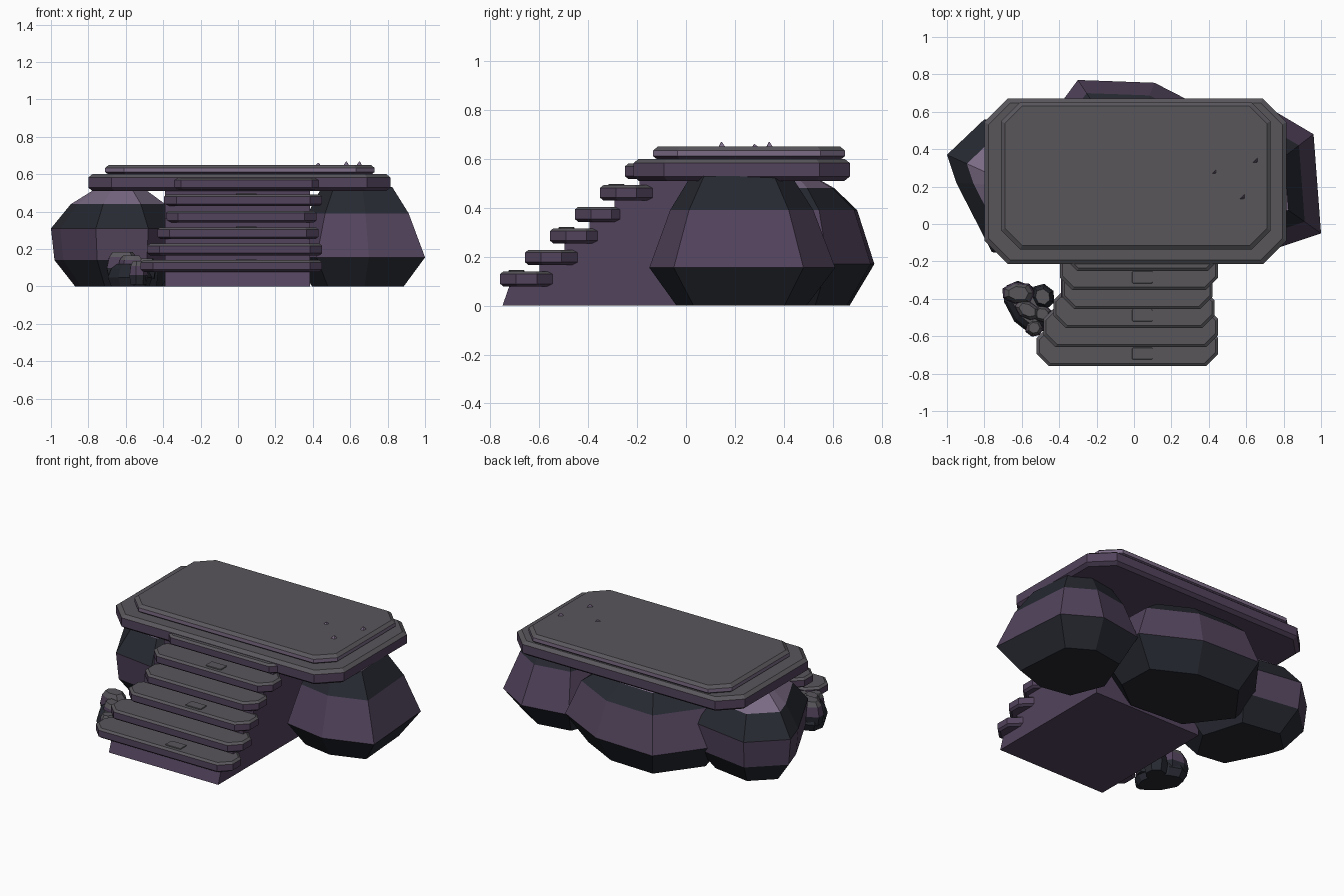
import bpy, bmesh, math, random

random.seed(4)
cube = bpy.data.objects.get("Cube")
if cube:
    bpy.data.objects.remove(cube, do_unlink=True)


def material(name, rgb):
    m = bpy.data.materials.new(name)
    m.use_nodes = True
    m.diffuse_color = (*rgb, 1)
    bsdf = m.node_tree.nodes["Principled BSDF"]
    bsdf.inputs["Base Color"].default_value = (*rgb, 1)
    bsdf.inputs["Roughness"].default_value = 0.9
    return m


MATS = [material("grey stone", (0.10, 0.094, 0.105)),
        material("purple stone", (0.085, 0.057, 0.108)),
        material("light purple stone", (0.20, 0.15, 0.24)),
        material("dark slate", (0.02, 0.022, 0.031))]
GREY, PURPLE, LIGHT, SLATE = range(4)


def finish(name, bm):
    bmesh.ops.recalc_face_normals(bm, faces=bm.faces[:])
    mesh = bpy.data.meshes.new(name)
    bm.to_mesh(mesh)
    bm.free()
    for m in MATS:
        mesh.materials.append(m)
    ob = bpy.data.objects.new(name, mesh)
    bpy.context.collection.objects.link(ob)
    return ob


def loft(name, rings, colours):
    """Skin rings of points; colours = bottom cap, each band, top cap."""
    bm = bmesh.new()
    loops = [[bm.verts.new(p) for p in ring] for ring in rings]
    n = len(loops[0])
    bm.faces.new(loops[0][::-1]).material_index = colours[0]
    for a, b, c in zip(loops, loops[1:], colours[1:]):
        for i in range(n):
            j = (i + 1) % n
            bm.faces.new((a[i], a[j], b[j], b[i])).material_index = c
    bm.faces.new(loops[-1]).material_index = colours[-1]
    return finish(name, bm)


def octagon(x0, x1, y0, y1, cut, inset, z):
    x0, x1, y0, y1 = x0 + inset, x1 - inset, y0 + inset, y1 - inset
    c = cut - inset * 0.4
    return [(x0 + c, y0, z), (x1 - c, y0, z), (x1, y0 + c, z), (x1, y1 - c, z),
            (x1 - c, y1, z), (x0 + c, y1, z), (x0, y1 - c, z), (x0, y0 + c, z)]


def slab(name, x0, x1, y0, y1, z0, z1, cut, bevel, side=PURPLE):
    levels = [(bevel, z0), (0, z0 + bevel * 0.8), (0, z1 - bevel * 0.8), (bevel, z1)]
    rings = [octagon(x0, x1, y0, y1, cut, i, z) for i, z in levels]
    return loft(name, rings, (PURPLE, PURPLE, side, GREY, GREY))


def boulder(name, centre, outline, levels, colours):
    cx, cy = centre
    rings = [[(cx + (x - cx) * s, cy + (y - cy) * s, z) for x, y in outline]
             for z, s in levels]
    return loft(name, rings, colours)


# Platform
slab("lower_platform", -0.80, 0.815, -0.215, 0.67, 0.51, 0.60, 0.125, 0.022)
slab("upper_platform", -0.71, 0.73, -0.135, 0.65, 0.595, 0.65, 0.10, 0.02, LIGHT)

# Stair treads with thin worn plates on every second one
treads = [(-0.52, 0.45), (-0.485, 0.45), (-0.43, 0.43),
          (-0.385, 0.42), (-0.395, 0.45), (-0.37, 0.46)]
for i, (x0, x1) in enumerate(treads):
    y0, z0 = -0.76 + 0.102 * i, 0.078 + 0.088 * i
    slab(f"stair_tread_{i + 1}", x0, x1, y0, y0 + 0.215, z0, z0 + 0.062, 0.065, 0.014)
    if i % 2 == 0 and i < 5:
        slab(f"tread_plate_{i + 1}", -0.01, 0.10, y0 + 0.035, y0 + 0.10,
             z0 + 0.06, z0 + 0.067, 0.005, 0.002, GREY)

# Stepped stair core
profile = [(0.12, 0), (-0.75, 0), (-0.715, 0.1)]
for i in range(1, 6):
    y, z = -0.70 + 0.102 * i, 0.10 + 0.088 * i
    profile += [(y, z - 0.088), (y, z)]
profile.append((0.12, 0.54))
loft("stair_core", [[(x, y, z) for y, z in profile] for x in (-0.39, 0.385)],
     (PURPLE, PURPLE, PURPLE))

# Large supporting boulders
boulder("left_boulder", (0.62, 0.22),
        [(1.0, -0.05), (0.96, 0.48), (0.74, 0.61), (0.44, 0.56),
         (0.30, 0.2), (0.42, -0.1), (0.70, -0.15)],
        [(0, 0.70), (0.155, 1), (0.39, 0.77), (0.53, 0.54)],
        (SLATE, SLATE, PURPLE, SLATE, LIGHT))
boulder("right_boulder", (-0.62, 0.2),
        [(-1.0, 0.37), (-0.95, 0.22), (-0.76, -0.15), (-0.48, -0.19),
         (-0.30, 0.1), (-0.42, 0.5), (-0.80, 0.56)],
        [(0, 0.66), (0.14, 0.95), (0.31, 1), (0.44, 0.72), (0.515, 0.40)],
        (SLATE, SLATE, PURPLE, SLATE, LIGHT, LIGHT))
boulder("back_boulder", (-0.04, 0.38),
        [(-0.30, 0.77), (0.11, 0.755), (0.45, 0.58), (0.46, 0.25),
         (0.2, 0.05), (-0.3, 0.08), (-0.56, 0.42)],
        [(0, 0.74), (0.17, 1), (0.39, 0.82), (0.48, 0.58), (0.52, 0.4)],
        (SLATE, SLATE, PURPLE, SLATE, LIGHT, LIGHT))


# Rubble pile beside the stairs
def chunk(name, cx, cy, rx, ry, turn, z0, z1, colours, sides=7):
    outline = []
    for i in range(sides):
        a = math.tau * i / sides
        k = random.uniform(0.88, 1.08)
        x, y = rx * k * math.cos(a), ry * k * math.sin(a)
        outline.append((cx + x * math.cos(turn) - y * math.sin(turn),
                        cy + x * math.sin(turn) + y * math.cos(turn)))
    h = z1 - z0
    boulder(name, (cx, cy), outline,
            [(z0, 0.85), (z0 + h * 0.4, 1), (z0 + h * 0.8, 0.85), (z1, 0.6)], colours)


dark = (SLATE, SLATE, SLATE, SLATE, GREY)
pale = (SLATE, SLATE, PURPLE, GREY, GREY)
chunk("rubble_base", -0.57, -0.44, 0.17, 0.10, -1.0, 0, 0.12, dark, 9)
chunk("rubble_back", -0.62, -0.37, 0.10, 0.065, 0.0, 0.04, 0.185, pale)
chunk("rubble_side", -0.49, -0.39, 0.065, 0.07, 0.5, 0, 0.15, dark)
chunk("rubble_middle", -0.57, -0.46, 0.08, 0.055, -0.6, 0.04, 0.165, pale)
chunk("rubble_inner", -0.49, -0.48, 0.055, 0.05, 0.3, 0.04, 0.15, pale)
chunk("rubble_front", -0.535, -0.555, 0.05, 0.05, -0.9, 0.01, 0.135, pale)

# Small stone chips on the platform
for i, (x, y, h) in enumerate([(0.43, 0.28, 0.01), (0.65, 0.34, 0.018), (0.58, 0.145, 0.018)]):
    boulder(f"stone_chip_{i + 1}", (x, y),
            [(x - 0.018, y - 0.014), (x + 0.012, y - 0.012), (x + 0.014, y + 0.018)],
            [(0.645, 1), (0.65 + h, 0.12)], (LIGHT, LIGHT, LIGHT))
